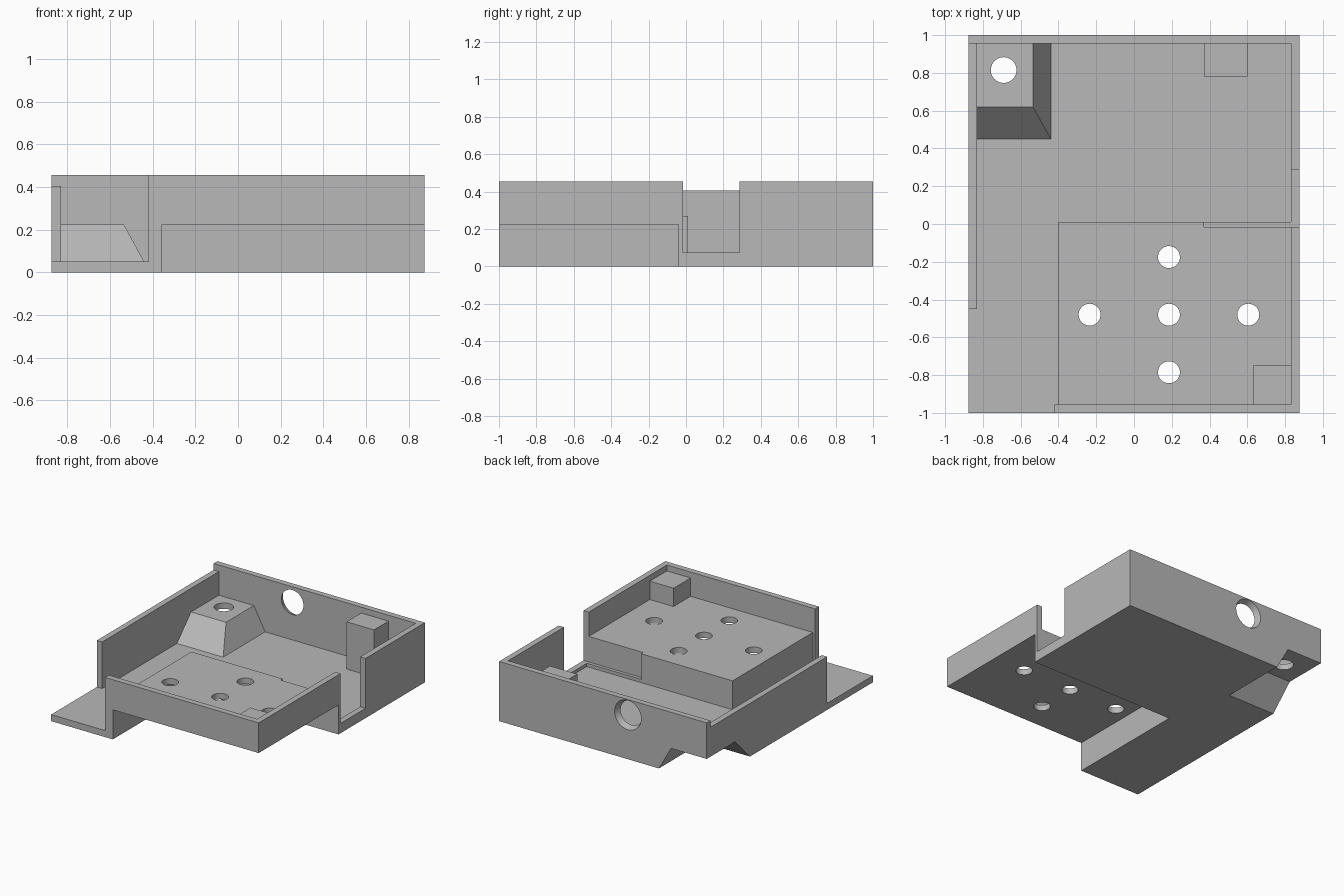
import bpy, bmesh
from mathutils import Matrix, Vector

if "Cube" in bpy.data.objects:
    bpy.data.objects.remove(bpy.data.objects["Cube"], do_unlink=True)

grey = bpy.data.materials.new("plain_grey")
grey.use_nodes = True
COLOR = (0.48, 0.48, 0.48, 1)
grey.diffuse_color = COLOR
grey.node_tree.nodes["Principled BSDF"].inputs["Base Color"].default_value = COLOR

L, R, F, B = -0.875, 0.875, -1.0, 1.0    # outer footprint
T = 0.045                                # wall thickness
FLOOR, RIM = 0.05, 0.455
DECK_LOW, DECK_TOP = 0.225, 0.27


def finish(name, bm):
    bmesh.ops.recalc_face_normals(bm, faces=bm.faces)
    mesh = bpy.data.meshes.new(name)
    bm.to_mesh(mesh)
    bm.free()
    mesh.materials.append(grey)
    obj = bpy.data.objects.new(name, mesh)
    bpy.context.collection.objects.link(obj)
    return obj


def prism(name, profile, place, start, end):
    """Extrude a profile; place(a, b, d) maps profile and depth to a point."""
    bm = bmesh.new()
    face = bm.faces.new([bm.verts.new(place(a, b, start)) for a, b in profile])
    out = bmesh.ops.extrude_face_region(bm, geom=[face])
    move = Vector(place(0, 0, end)) - Vector(place(0, 0, start))
    bmesh.ops.translate(bm, vec=move,
                        verts=[v for v in out["geom"] if isinstance(v, bmesh.types.BMVert)])
    return finish(name, bm)


def frustum(name, base, top, z0, z1):
    """Loft between two rectangles given as (x0, x1, y0, y1)."""
    bm = bmesh.new()
    rings = []
    for (x0, x1, y0, y1), z in ((base, z0), (top, z1)):
        rings.append([bm.verts.new((x, y, z))
                      for x, y in ((x0, y0), (x1, y0), (x1, y1), (x0, y1))])
    low, high = rings
    bm.faces.new(low)
    bm.faces.new(high)
    for i in range(4):
        j = (i + 1) % 4
        bm.faces.new((low[i], low[j], high[j], high[i]))
    return finish(name, bm)


def box(name, x0, x1, y0, y1, z0, z1):
    return frustum(name, (x0, x1, y0, y1), (x0, x1, y0, y1), z0, z1)


def bore(center, r1, r2, depth, axis="Z"):
    bm = bmesh.new()
    turn = Matrix.Rotation(-1.5707963, 4, "X") if axis == "Y" else Matrix()
    bmesh.ops.create_cone(bm, cap_ends=True, segments=48, radius1=r1, radius2=r2,
                          depth=depth, matrix=Matrix.Translation(center) @ turn)
    return finish("bore_cutter", bm)


def cut(obj, cutters):
    for cutter in cutters:
        mod = obj.modifiers.new("cut", "BOOLEAN")
        mod.operation, mod.solver, mod.object = "DIFFERENCE", "EXACT", cutter
    bpy.context.view_layer.update()
    graph = bpy.context.evaluated_depsgraph_get()
    mesh = bpy.data.meshes.new_from_object(obj.evaluated_get(graph))
    obj.modifiers.clear()
    obj.data = mesh


# Floor, stepping around the raised deck
floor = prism("floor", [(L, F), (-0.355, F), (-0.355, -0.04), (R, -0.04), (R, B), (L, B)],
              lambda a, b, d: (a, b, d), 0, FLOOR)

# Raised deck and the skirts that carry it
deck = box("raised_deck", -0.40, R - T, F + T, -0.04, DECK_LOW, DECK_TOP)
box("deck_side_skirt", -0.40, -0.355, F + T, -0.04, FLOOR, DECK_LOW)
prism("deck_rear_skirt",
      [(-0.40, -0.04), (R - T, -0.04), (R - T, -0.015), (0.37, -0.015), (0.37, 0.01), (-0.40, 0.01)],
      lambda a, b, d: (a, b, d), FLOOR, DECK_TOP)
box("skirt_sill", 0.37, R - T, -0.015, 0.01, FLOOR, 0.075)

# Outer walls
prism("front_wall",
      [(-0.42, FLOOR), (-0.355, FLOOR), (-0.355, DECK_LOW), (R, DECK_LOW), (R, RIM), (-0.42, RIM)],
      lambda a, b, d: (a, d, b), F, F + T)
prism("notched_side_wall",
      [(F + T, DECK_LOW), (-0.04, DECK_LOW), (-0.04, FLOOR), (B, FLOOR), (B, RIM),
       (0.285, RIM), (0.285, 0.075), (-0.015, 0.075), (-0.015, RIM), (F + T, RIM)],
      lambda a, b, d: (d, a, b), R - T, R)
back_wall = box("back_wall", L, R - T, B - T, B, FLOOR, RIM)
low_wall = box("low_side_wall", L, L + T, -0.45, B - T, FLOOR, 0.405)

# Support blocks in the corners
box("rear_block", 0.37, 0.60, 0.78, B - T, FLOOR, 0.41)
box("front_block", 0.63, R - T, F + T, -0.75, DECK_TOP, 0.41)
standoff = frustum("tapered_standoff", (L + T, -0.44, 0.45, B - T),
                   (L + T, -0.535, 0.62, B - T), FLOOR, DECK_LOW)

# Hollow under the standoff, open at the corner
hollow = frustum("hollow_cutter", (-1, -0.443, 0.43, 1.1), (-1, -0.575, 0.66, 1.1), -0.05, 0.18)

# Drilled holes
deck_bores = [bore((0.185 + dx, -0.48 + dy, 0.25), 0.058, 0.058, 0.3)
              for dx, dy in ((0, 0), (-0.42, 0), (0.42, 0), (0, -0.305), (0, 0.305))]
post_bore = bore((-0.69, 0.815, 0.2), 0.068, 0.068, 0.4)
cable_bore = bore((-0.21, B - T / 2, 0.337), 0.09, 0.115, 0.06, "Y")

cut(floor, [hollow])
cut(low_wall, [hollow])
cut(back_wall, [hollow, cable_bore])
cut(standoff, [hollow, post_bore])
cut(deck, deck_bores)

for cutter in [hollow, post_bore, cable_bore] + deck_bores:
    bpy.data.objects.remove(cutter, do_unlink=True)
for obj in (deck, standoff, back_wall):
    for o in bpy.context.selected_objects:
        o.select_set(False)
    obj.select_set(True)
    bpy.context.view_layer.objects.active = obj
    bpy.ops.object.shade_smooth_by_angle()
